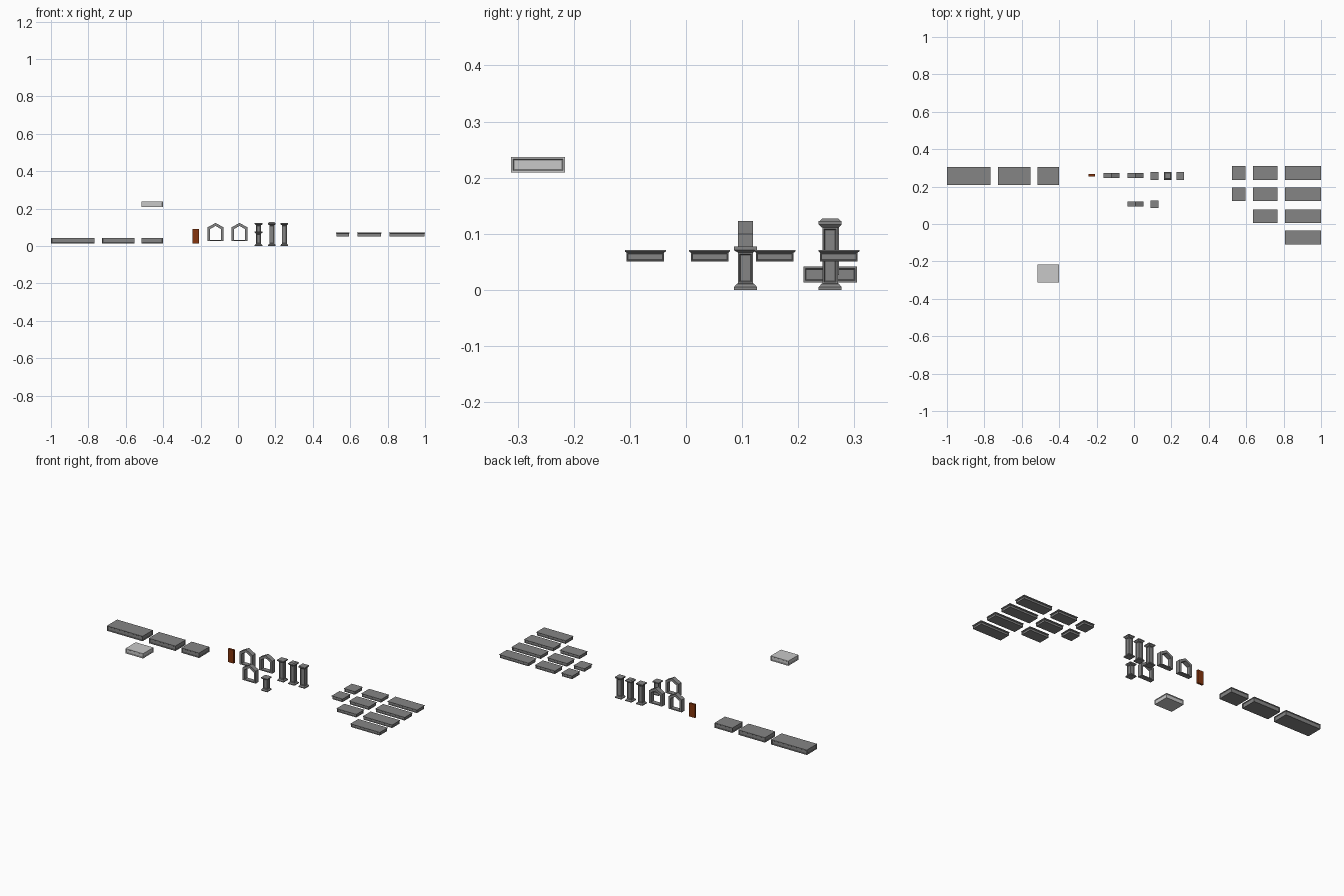
import bpy, bmesh

if "Cube" in bpy.data.objects:
    bpy.data.objects.remove(bpy.data.objects["Cube"])


def material(name, rgb):
    m = bpy.data.materials.new(name)
    m.diffuse_color = (*rgb, 1)
    m.use_nodes = True
    m.node_tree.nodes["Principled BSDF"].inputs["Base Color"].default_value = m.diffuse_color
    return m


STONE = material("stone_gray", (0.235, 0.235, 0.235))
PALE = material("pale_gray", (0.58, 0.58, 0.58))
WOOD = material("brown_wood", (0.24, 0.035, 0.004))


def finish(bm, name, mat):
    bmesh.ops.recalc_face_normals(bm, faces=bm.faces)
    mesh = bpy.data.meshes.new(name)
    bm.to_mesh(mesh)
    bm.free()
    mesh.materials.append(mat)
    ob = bpy.data.objects.new(name, mesh)
    bpy.context.collection.objects.link(ob)
    return ob


def stack(name, cx, cy, rings, mat, panel=None, border=0.005, slope=0.0025):
    """Rectangular rings (half x, half y, z) joined bottom to top.
    The four sides above ring number `panel` get a sunken panel."""
    bm = bmesh.new()
    loops = [[bm.verts.new((cx + sx * hx, cy + sy * hy, z))
              for sx, sy in ((-1, -1), (1, -1), (1, 1), (-1, 1))]
             for hx, hy, z in rings]
    bm.faces.new(loops[0][::-1])
    bm.faces.new(loops[-1])
    sides = []
    for i, (a, b) in enumerate(zip(loops, loops[1:])):
        for k in range(4):
            n = (k + 1) % 4
            f = bm.faces.new((a[k], a[n], b[n], b[k]))
            if i == panel:
                sides.append(f)
    bm.normal_update()
    if sides:
        bmesh.ops.inset_individual(bm, faces=sides, thickness=border, depth=0)
        bmesh.ops.inset_individual(bm, faces=sides, thickness=slope, depth=-0.0025)
    return finish(bm, name, mat)


def column(name, cx, cy, cap):
    """Square column: flared base, panelled shaft, flared capital."""
    w, s = 0.0205, 0.0135
    top = cap[0][1]
    rings = [(w, 0), (w, 0.005), (s + 0.002, 0.011), (s, 0.0115), (s, top)] + cap[1:]
    stack(name, cx, cy, [(h, h, z) for h, z in rings], STONE, panel=3, border=0.004)


def arch(name, cx, cy):
    """Window frame with a gabled head."""
    t = 0.0135
    outer = [(-0.0425, 0.027), (0.0425, 0.027), (0.0425, 0.1), (0, 0.123), (-0.0425, 0.1)]
    inner = [(-0.030, 0.033), (0.030, 0.033), (0.030, 0.09), (0, 0.107), (-0.030, 0.09)]
    bm = bmesh.new()

    def ring(pts, y):
        return [bm.verts.new((cx + x, cy + y, z)) for x, z in pts]
    loops = [ring(outer, -t), ring(outer, t), ring(inner, t), ring(inner, -t)]
    for i in range(4):
        a, b = loops[i], loops[(i + 1) % 4]
        for k in range(5):
            n = (k + 1) % 5
            bm.faces.new((a[k], a[n], b[n], b[k]))
    finish(bm, name, STONE)


# Thick panelled slabs on the left
for i, (x0, x1) in enumerate(((-1.0, -0.768), (-0.727, -0.554), (-0.515, -0.4))):
    hx = (x1 - x0) / 2
    stack(f"thick_slab_{i + 1}", (x0 + x1) / 2, 0.257,
          [(hx, 0.048, 0.013), (hx, 0.048, 0.042)], STONE, panel=0)

# Pale raised slab
stack("pale_slab", -0.4575, -0.2635,
      [(0.0575, 0.048, 0.209), (0.0575, 0.048, 0.237)], PALE, panel=0)

# Door
stack("door", -0.226, 0.261, [(0.0185, 0.006, 0.014), (0.0185, 0.006, 0.092)], WOOD)

# Gabled frames
for i, (x, y) in enumerate(((-0.12, 0.259), (0.008, 0.259), (0.008, 0.106))):
    arch(f"gabled_frame_{i + 1}", x, y)

# Columns: flat caps, one tapered cap, and a short one
S, W = 0.0135, 0.0205
flat = [(S, 0.111), (S + 0.002, 0.1115), (W, 0.117), (W, 0.123)]
taper = [(S, 0.111), (S + 0.002, 0.1115), (W, 0.117), (W, 0.121), (0.0145, 0.127)]
short = [(S, 0.067), (S + 0.002, 0.0675), (W, 0.071), (W, 0.077)]
column("column_left", 0.11, 0.257, flat)
column("column_middle", 0.181, 0.257, taper)
column("column_right", 0.248, 0.257, flat)
column("short_column", 0.11, 0.106, short)

# Lipped slabs on the right, in columns of two, three and four
rows = (0.2725, 0.1585, 0.042, -0.0725)
for (x0, x1), count in (((0.524, 0.596), 2), ((0.637, 0.767), 3), ((0.808, 1.0), 4)):
    hx, hy = (x1 - x0) / 2, 0.0365
    for r in range(count):
        d = 0.003
        stack(f"lipped_slab_{count}_{r + 1}", (x0 + x1) / 2, rows[r],
              [(hx - d, hy - d, 0.051), (hx - d, hy - d, 0.0665),
               (hx, hy, 0.0685), (hx, hy, 0.071)],
              STONE, panel=0, border=0.0025, slope=0.0015)
